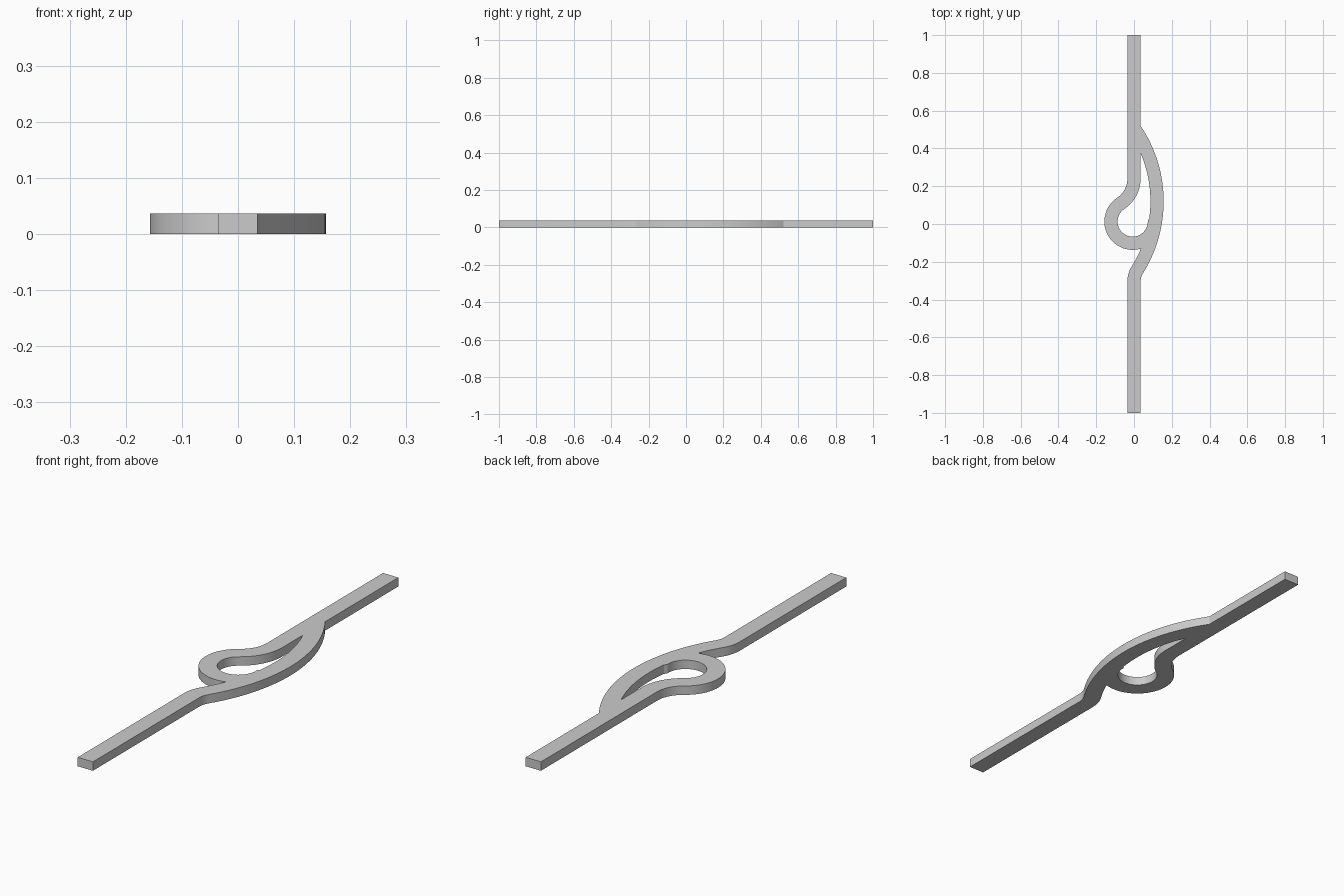
import bpy
import bmesh
from math import sin, cos, acos, asin, atan2, hypot, pi, sqrt, radians

cube = bpy.data.objects.get("Cube")
if cube:
    bpy.data.objects.remove(cube)

HALF = 0.035      # half the track width
THICK = 0.037

# Wide bypass arc on the left side, given by its centre line
BYPASS = (-0.56, 0.12)
BYPASS_R = 0.682
# Round loop on the right side
LOOP = (-0.007, 0.013)
LOOP_R = 0.115

# Bend joining the front straight to the bypass, tangent to both
BEND_Y = -0.305
dy = BEND_Y - BYPASS[1]
gap = BYPASS_R + BYPASS[0]
BEND_R = (dy * dy / gap - (BYPASS_R - BYPASS[0])) / 2
BEND = (BEND_R, BEND_Y)
bend_angle = asin(-dy / (BYPASS_R + BEND_R))

# Bend joining the back straight to the loop, tangent to both
NECK_Y = 0.24
NECK_R = 0.157
NECK = (-NECK_R, NECK_Y)
neck_angle = atan2(LOOP[1] - NECK[1], LOOP[0] - NECK[0])


def arc(centre, radius, start, end, steps=16):
    """Points along an arc, angles in radians."""
    return [(centre[0] + radius * cos(start + (end - start) * i / steps),
             centre[1] + radius * sin(start + (end - start) * i / steps))
            for i in range(steps + 1)]


def meeting_angles(c1, r1, c2, r2):
    """Angles on two circles of their crossing with the lower y."""
    dx, dy = c2[0] - c1[0], c2[1] - c1[1]
    d = hypot(dx, dy)
    a = (r1 * r1 - r2 * r2 + d * d) / (2 * d)
    h = sqrt(r1 * r1 - a * a)
    points = [(c1[0] + (a * dx - s * h * dy) / d,
               c1[1] + (a * dy + s * h * dx) / d) for s in (-1, 1)]
    p = min(points, key=lambda q: q[1])
    return [atan2(p[1] - c[1], p[0] - c[0]) for c in (c1, c2)]


outer_r, inner_r = BYPASS_R + HALF, BYPASS_R - HALF
outer_end = acos((HALF - BYPASS[0]) / outer_r)
inner_end = acos((HALF - BYPASS[0]) / inner_r)
notch_loop, notch_bypass = meeting_angles(LOOP, LOOP_R + HALF, BYPASS, inner_r)

# Outside edge, anticlockwise from the front end
outline = [(-HALF, -1), (HALF, -1)]
outline += arc(BEND, BEND_R - HALF, pi, pi - bend_angle, 10)
outline += arc(BYPASS, outer_r, -bend_angle, outer_end, 32)
outline += [(HALF, 1), (-HALF, 1)]
outline += arc(NECK, NECK_R - HALF, 0, neck_angle, 12)
outline += arc(LOOP, LOOP_R + HALF, neck_angle + pi, notch_loop + 2 * pi, 32)
outline += arc(BYPASS, inner_r, notch_bypass, -bend_angle, 8)
outline += arc(BEND, BEND_R + HALF, pi - bend_angle, pi, 10)

# Edge of the opening between loop and bypass
opening = arc(BYPASS, inner_r, inner_end, radians(-8), 24)
opening += arc(LOOP, LOOP_R - HALF, radians(4), neck_angle - pi, 32)[::1]
opening += arc(NECK, NECK_R + HALF, neck_angle, 0, 12)

# The opening's loop part must run clockwise through the bottom
clockwise_end = neck_angle + pi - 2 * pi
opening = arc(BYPASS, inner_r, inner_end, radians(-8), 24)
opening += arc(LOOP, LOOP_R - HALF, radians(4), clockwise_end, 32)
opening += arc(NECK, NECK_R + HALF, neck_angle, 0, 12)

# Fill the flat shape and give it thickness
bm = bmesh.new()
edges = []
for ring in (outline, opening):
    verts = [bm.verts.new((x, y, 0)) for x, y in ring]
    edges += [bm.edges.new((a, b)) for a, b in zip(verts, verts[1:] + verts[:1])]
bmesh.ops.remove_doubles(bm, verts=bm.verts[:], dist=0.0005)
bmesh.ops.triangle_fill(bm, use_beauty=True, use_dissolve=False, edges=bm.edges[:])
raised = bmesh.ops.extrude_face_region(bm, geom=bm.faces[:], use_keep_orig=True)
for item in raised["geom"]:
    if isinstance(item, bmesh.types.BMVert):
        item.co.z = THICK
bmesh.ops.recalc_face_normals(bm, faces=bm.faces[:])

mesh = bpy.data.meshes.new("looped_track")
bm.to_mesh(mesh)
bm.free()
track = bpy.data.objects.new("looped_track", mesh)
bpy.context.collection.objects.link(track)

# Plain grey material
grey = bpy.data.materials.new("light_grey")
grey.use_nodes = True
colour = (0.6, 0.6, 0.6, 1)
grey.diffuse_color = colour
grey.node_tree.nodes["Principled BSDF"].inputs["Base Color"].default_value = colour
mesh.materials.append(grey)

# Smooth curved walls, sharp rims
bpy.ops.object.select_all(action='DESELECT')
track.select_set(True)
bpy.context.view_layer.objects.active = track
bpy.ops.object.shade_smooth_by_angle(angle=radians(25))
